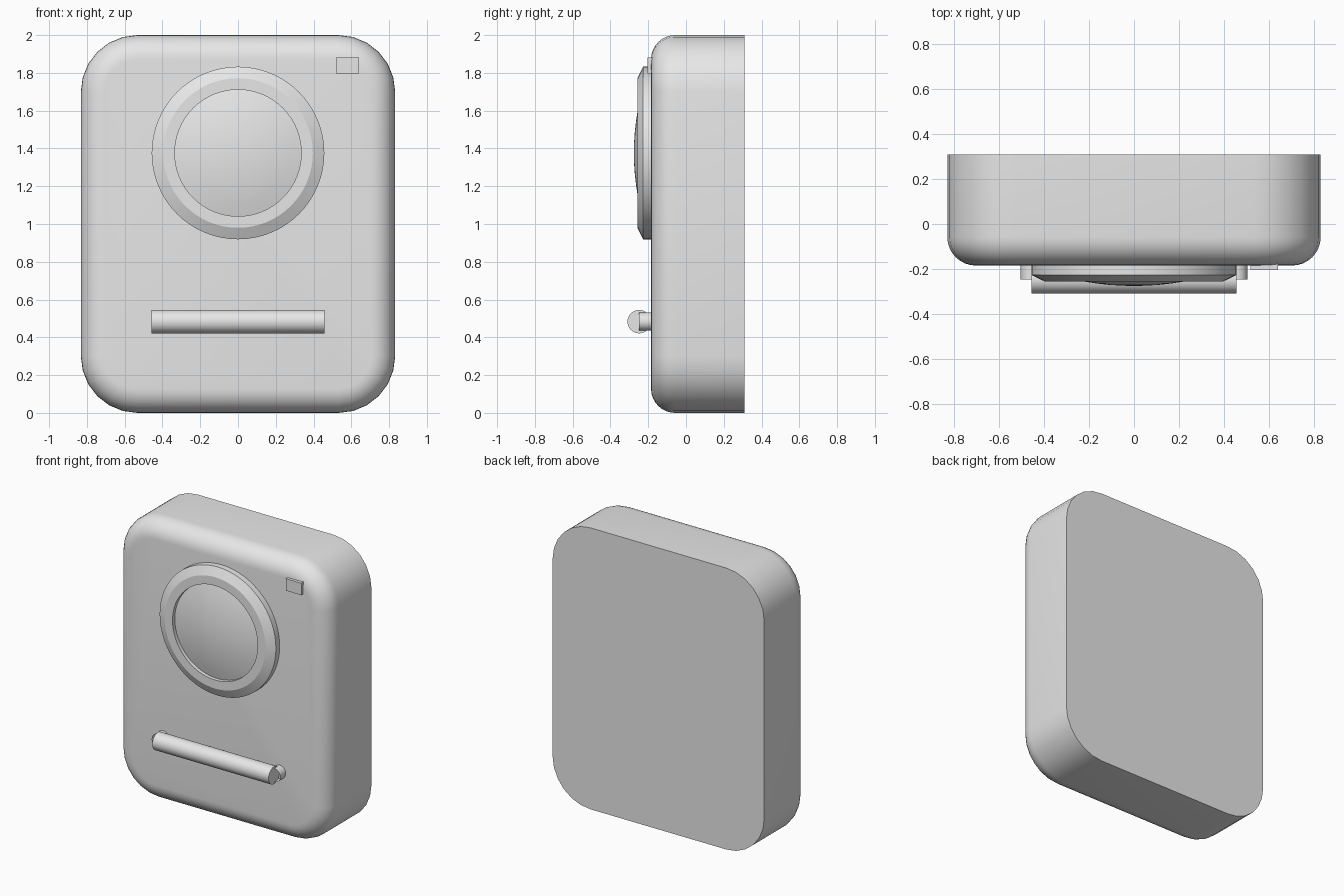
import bpy, bmesh
from math import sin, cos, pi, radians, sqrt

cube = bpy.data.objects.get("Cube")
if cube:
    bpy.data.objects.remove(cube, do_unlink=True)

grey = bpy.data.materials.new("plain grey")
grey.use_nodes = True
COLOUR = (0.8, 0.8, 0.8, 1)
grey.diffuse_color = COLOUR
grey.node_tree.nodes["Principled BSDF"].inputs["Base Color"].default_value = COLOUR

FRONT, BACK = -0.185, 0.31
DIAL_Z, BAR_Z, BAR_Y = 1.376, 0.483, -0.248


def finish(name, bm, angle=30, fix_normals=True):
    if fix_normals:
        bmesh.ops.recalc_face_normals(bm, faces=bm.faces)
    mesh = bpy.data.meshes.new(name)
    bm.to_mesh(mesh)
    bm.free()
    mesh.materials.append(grey)
    obj = bpy.data.objects.new(name, mesh)
    bpy.context.collection.objects.link(obj)
    bpy.ops.object.select_all(action='DESELECT')
    obj.select_set(True)
    bpy.context.view_layer.objects.active = obj
    bpy.ops.object.shade_smooth_by_angle(angle=radians(angle))
    return obj


def loft(bm, loops):
    """Bridge successive closed loops of points; returns the vertex loops."""
    rings = [[bm.verts.new(p) for p in loop] for loop in loops]
    for a, b in zip(rings, rings[1:]):
        for i in range(len(a)):
            j = (i + 1) % len(a)
            bm.faces.new((a[i], a[j], b[j], b[i]))
    return rings


def rounded_rect(inset, y, half_w=0.832, half_h=1.0, radius=0.3, steps=6):
    """Rounded rectangle facing the front, shrunk by inset."""
    pts = []
    for q, (sx, sz) in enumerate([(1, 1), (-1, 1), (-1, -1), (1, -1)]):
        for k in range(steps + 1):
            a = (q + k / steps) * pi / 2
            pts.append((sx * (half_w - radius) + (radius - inset) * cos(a), y,
                        1 + sz * (half_h - radius) + (radius - inset) * sin(a)))
    return pts


def circle(r, y, x=0.0, z=DIAL_Z, n=64):
    return [(x + r * cos(2 * pi * i / n), y, z + r * sin(2 * pi * i / n))
            for i in range(n)]


# Body: rounded slab with a filleted front and a flat back
FILLET = 0.127
loops = [rounded_rect(0, BACK)]
for k in range(9):
    a = k / 8 * pi / 2
    loops.append(rounded_rect(FILLET * (1 - cos(a)), FRONT + FILLET * (1 - sin(a))))
bm = bmesh.new()
rings = loft(bm, loops)
bm.faces.new(rings[0])
bm.faces.new(rings[-1])
finish("body", bm)

# Bezel: chamfered ring around the dial
bm = bmesh.new()
profile = [(0.457, FRONT), (0.457, -0.227), (0.396, -0.257),
           (0.335, -0.257), (0.335, FRONT)]
loft(bm, [circle(r, y) for r, y in profile + profile[:1]])
bmesh.ops.remove_doubles(bm, verts=bm.verts, dist=1e-5)
finish("dial_bezel", bm, 25)

# Lens: shallow spherical cap set inside the bezel
bm = bmesh.new()
R, APEX = 1.27, -0.276
radii = [0.335 * k / 6 for k in range(6, 0, -1)]
rings = loft(bm, [circle(r, APEX + R - sqrt(R * R - r * r)) for r in radii])
tip = bm.verts.new((0, APEX, DIAL_Z))
last = rings[-1]
for i in range(len(last)):
    bm.faces.new((last[i], last[(i + 1) % len(last)], tip))
# The cap is an open sheet, so turn it to the front explicitly
bm.normal_update()
if sum(f.normal.y for f in bm.faces) > 0:
    bmesh.ops.reverse_faces(bm, faces=bm.faces)
finish("dial_lens", bm, 30, False)

# Handle bar
bm = bmesh.new()
n = 32
ends = [[(x, BAR_Y + 0.062 * cos(2 * pi * i / n), BAR_Z + 0.062 * sin(2 * pi * i / n))
         for i in range(n)] for x in (-0.457, 0.457)]
for ring in loft(bm, ends):
    bm.faces.new(ring)
finish("handle_bar", bm)

# Handle mounts: open tubes from the body to the bar
for side, sx in (("left", 1), ("right", -1)):
    bm = bmesh.new()
    loft(bm, [circle(0.048, y, sx * 0.457, BAR_Z, n) for y in (FRONT, BAR_Y)])
    finish("handle_mount_" + side, bm)

# Indicator: small raised plate in the upper corner
bm = bmesh.new()
bmesh.ops.create_cube(bm, size=1)
bmesh.ops.scale(bm, vec=(0.122, 0.04, 0.085), verts=bm.verts)
bmesh.ops.translate(bm, vec=(0.58, FRONT, 1.838), verts=bm.verts)
finish("indicator", bm)
